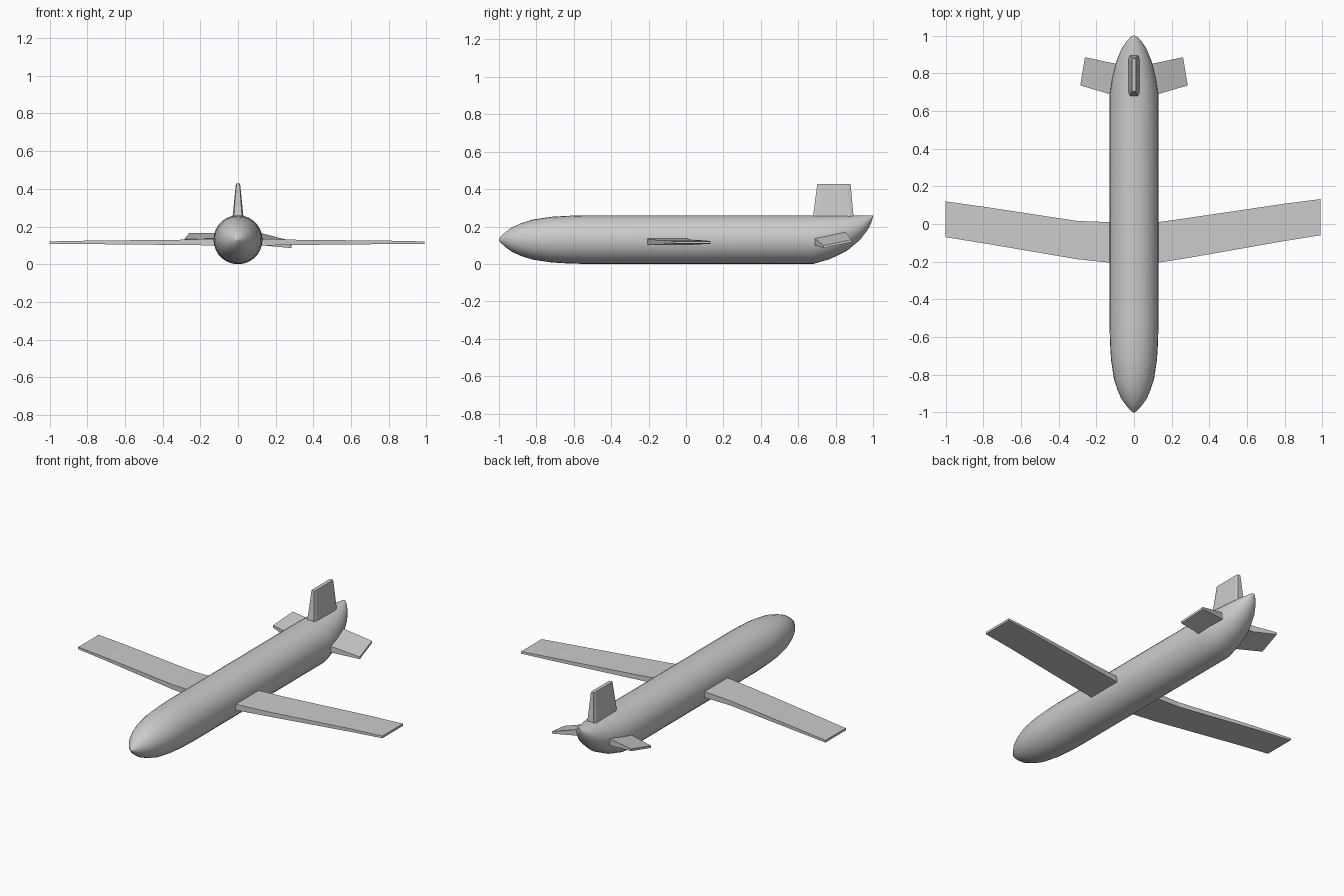
import bpy, bmesh, math
from mathutils import Vector

if "Cube" in bpy.data.objects:
    bpy.data.objects.remove(bpy.data.objects["Cube"])


def loft(name, rings, smooth=None):
    """Skin a list of equal-length rings and cap both ends."""
    bm = bmesh.new()
    loops = [[bm.verts.new(p) for p in ring] for ring in rings]
    n = len(loops[0])
    for a, b in zip(loops, loops[1:]):
        for i in range(n):
            j = (i + 1) % n
            bm.faces.new((a[i], a[j], b[j], b[i]))
    bm.faces.new(loops[0])
    bm.faces.new(loops[-1])
    bmesh.ops.recalc_face_normals(bm, faces=bm.faces)
    mesh = bpy.data.meshes.new(name)
    bm.to_mesh(mesh)
    bm.free()
    obj = bpy.data.objects.new(name, mesh)
    bpy.context.collection.objects.link(obj)
    if smooth:
        bpy.context.view_layer.objects.active = obj
        obj.select_set(True)
        bpy.ops.object.shade_smooth_by_angle(angle=math.radians(smooth))
        obj.select_set(False)
    return obj


def circle(y, r, z, sides=28):
    return [(r * math.cos(2 * math.pi * i / sides), y,
             z + r * math.sin(2 * math.pi * i / sides)) for i in range(sides)]


# Fuselage: pointed nose, straight tube, tail swept up to a flat top line
R = 0.13
nose = [(-1.0, 0.003), (-0.99, 0.018), (-0.965, 0.04), (-0.93, 0.066), (-0.88, 0.088),
        (-0.82, 0.107), (-0.72, 0.122), (-0.64, 0.127), (-0.54, R)]
tail = [(0.68, R), (0.77, 0.117), (0.86, 0.095), (0.93, 0.066),
        (0.97, 0.04), (0.99, 0.021), (1.0, 0.004)]
loft("fuselage",
     [circle(y, r, R) for y, r in nose] + [circle(y, r, 2 * R - r) for y, r in tail],
     smooth=25)


# Wings: box sections given as x, front y, back y, bottom z, top z
def wing(name, sections):
    loft(name, [[(x, f, b), (x, k, b), (x, k, t), (x, f, t)]
                for x, f, k, b, t in sections])


wing("wing_right", [(0.06, -0.22, 0.0, 0.10, 0.136), (0.13, -0.205, 0.01, 0.10, 0.135),
                    (0.30, -0.178, 0.034, 0.102, 0.13), (0.80, -0.09, 0.108, 0.107, 0.125),
                    (0.99, -0.06, 0.132, 0.108, 0.121)])
wing("wing_left", [(-0.06, -0.21, 0.008, 0.10, 0.136), (-0.13, -0.205, 0.01, 0.10, 0.135),
                   (-0.30, -0.187, 0.016, 0.102, 0.13), (-0.80, -0.102, 0.092, 0.107, 0.125),
                   (-1.0, -0.07, 0.12, 0.108, 0.121)])


# Tailplanes: corners (x, y, z) of each section plus its thickness
def tailplane(name, side, tip_lift):
    sections = [((0.05, 0.668, 0.12), (0.05, 0.845, 0.155), 0.046),
                ((0.13, 0.69, 0.118), (0.12, 0.855, 0.148), 0.036),
                ((0.285, 0.735, 0.092 + tip_lift), (0.26, 0.885, 0.123 + tip_lift), 0.013)]
    rings = []
    for f, k, t in sections:
        up = Vector((0, 0, t / 2))
        front = Vector((side * f[0], f[1], f[2]))
        back = Vector((side * k[0], k[1], k[2]))
        rings.append([front - up, back - up, back + up, front + up])
    loft(name, rings)


tailplane("tailplane_right", 1, 0.0)
tailplane("tailplane_left", -1, 0.035)

# Vertical fin: tapered slab with bevelled front and back edges
fin = []
for z, front, back, half in [(0.20, 0.672, 0.90, 0.033), (0.26, 0.68, 0.895, 0.028),
                             (0.428, 0.702, 0.88, 0.011)]:
    c = 0.018
    fin.append([(-half * 0.75, front, z), (half * 0.75, front, z), (half, front + c, z),
                (half, back - c, z), (half * 0.75, back, z), (-half * 0.75, back, z),
                (-half, back - c, z), (-half, front + c, z)])
loft("vertical_fin", fin)
